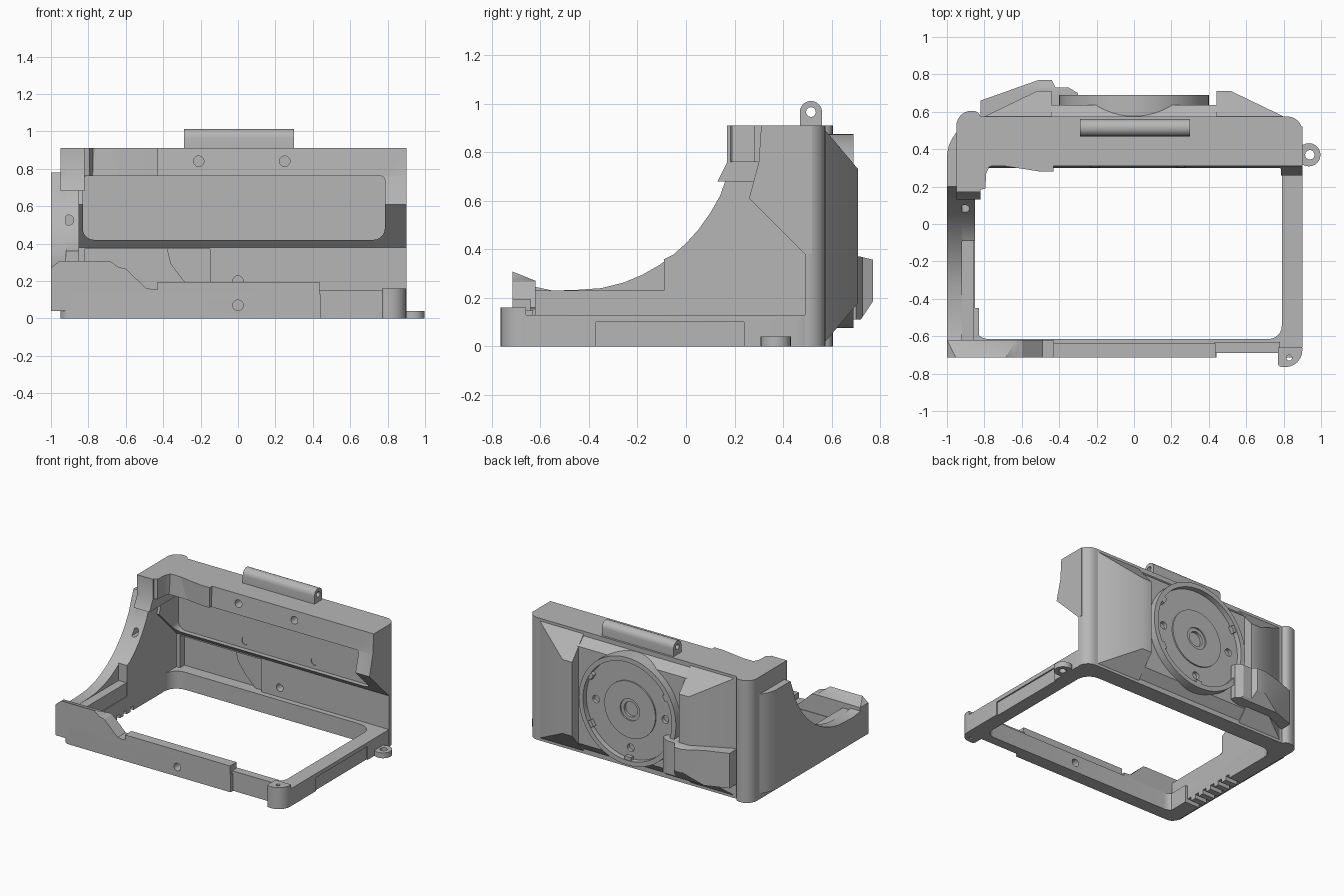
import bpy, bmesh, math
from mathutils import Vector, Matrix

if "Cube" in bpy.data.objects:
    bpy.data.objects.remove(bpy.data.objects["Cube"])

grey = bpy.data.materials.new("warm_grey")
grey.use_nodes = True
GREY = (0.47, 0.47, 0.47, 1)
grey.diffuse_color = GREY
grey.node_tree.nodes["Principled BSDF"].inputs["Base Color"].default_value = GREY


def finish(name, bm):
    bmesh.ops.recalc_face_normals(bm, faces=bm.faces)
    mesh = bpy.data.meshes.new(name)
    bm.to_mesh(mesh)
    bm.free()
    mesh.materials.append(grey)
    ob = bpy.data.objects.new(name, mesh)
    bpy.context.collection.objects.link(ob)
    return ob


def prism(name, axis, pts, a, b):
    """Extrude a 2D outline along an axis from a to b."""
    place = {"x": lambda p: (a, p[0], p[1]),
             "y": lambda p: (p[0], a, p[1]),
             "z": lambda p: (p[0], p[1], a)}[axis]
    bm = bmesh.new()
    face = bm.faces.new([bm.verts.new(place(p)) for p in pts])
    ext = bmesh.ops.extrude_face_region(bm, geom=[face])
    shift = Vector([b - a if c == axis else 0 for c in "xyz"])
    bmesh.ops.translate(bm, vec=shift,
                        verts=[v for v in ext["geom"] if isinstance(v, bmesh.types.BMVert)])
    return finish(name, bm)


def round_rect(x0, x1, y0, y1, radii, n=6):
    """Outline with radii for lower-left, lower-right, upper-right, upper-left."""
    corners = [(x0, y0, 1, 1), (x1, y0, -1, 1), (x1, y1, -1, -1), (x0, y1, 1, -1)]
    pts = []
    for i, ((x, y, sx, sy), r) in enumerate(zip(corners, radii)):
        if r == 0:
            pts.append((x, y))
            continue
        for k in range(n + 1):
            t = math.pi + (i + k / n) * math.pi / 2
            pts.append((x + sx * r + r * math.cos(t), y + sy * r + r * math.sin(t)))
    return pts


def box(name, x0, x1, y0, y1, z0, z1):
    return prism(name, "z", round_rect(x0, x1, y0, y1, (0, 0, 0, 0)), z0, z1)


def circle(u, v, r, n=24):
    return [(u + r * math.cos(math.tau * k / n), v + r * math.sin(math.tau * k / n))
            for k in range(n)]


def hull(name, pts):
    bm = bmesh.new()
    for p in pts:
        bm.verts.new(p)
    bmesh.ops.convex_hull(bm, input=bm.verts)
    return finish(name, bm)


def cut(ob, *cutters):
    for c in cutters:
        c.hide_render = True
        mod = ob.modifiers.new("cut", "BOOLEAN")
        mod.operation, mod.solver, mod.object = "DIFFERENCE", "EXACT", c
        bpy.context.view_layer.objects.active = ob
        bpy.ops.object.modifier_apply(modifier=mod.name)
        bpy.data.objects.remove(c)


# Base frame with rounded opening and grip slots beneath the left rail
frame = prism("base_frame", "z", round_rect(-.95, .9, -.715, .56, (.06, .06, .1, .06)), 0, .13)
cut(frame,
    prism("opening", "z", round_rect(-.85, .79, -.615, .45, (.07, .07, .1, .1)), -.1, .3),
    box("side_groove", .89, 1, -.37, .24, -.1, .1),
    box("front_step", .44, .77, -.8, -.685, -.1, .3),
    prism("screw_hole", "y", circle(0, .07, .028), -.8, -.5),
    *[box("grip_slot", -.96, -.84, y, y + .035, -.1, .03)
      for y in [-.45 + .08 * i for i in range(6)]])
box("inner_front_rib", -.87, -.83, -.62, -.45, 0, .13)

# Front rail, corner tab and strap ring
rail = box("front_rail", -.43, .435, -.715, -.64, 0, .195)
cut(rail, prism("rail_hole", "y", circle(0, .07, .028), -.8, -.5))
box("front_rail_low", .43, .78, -.69, -.63, .1, .15)
tab = prism("corner_tab", "z", round_rect(.77, .9, -.765, -.66, (.02, .09, 0, 0)), 0, .16)
cut(tab, prism("tab_hole", "z", circle(.83, -.715, .015), -.1, .3))
ring = prism("strap_ring", "z", circle(.935, .37, .062), 0, .04)
cut(ring, prism("ring_hole", "z", circle(.94, .37, .025), -.1, .1))

# Stepped block on the front left corner, its top sloping down to the rear
block = prism("front_corner_block", "y",
              [(-1, .04), (-.43, .04), (-.43, .155), (-.49, .16), (-.6, .265),
               (-.64, .275), (-.69, .31), (-.95, .31), (-1, .27)], -.715, -.62)
cut(block, prism("top_slope", "x", [(-.73, .314), (-.6, .262), (-.6, .4), (-.73, .4)], -1.1, -.4))

# Left side wall with a sweeping upper edge
sweep = [(-.71, .27), (-.62, .245), (-.55, .23), (-.45, .233), (-.35, .24), (-.26, .262),
         (-.18, .295), (-.11, .335), (-.05, .38), (0, .425), (.05, .48), (.1, .55),
         (.14, .62), (.165, .69)]
prism("left_wall", "x", [(-.71, .04)] + sweep + [(.175, .9), (.5, .9), (.5, .04)], -.95, -.92)
prism("left_outer_skin", "x",
      [(-.71, .04)] + sweep + [(.2, .78), (.37, .78), (.37, .04)], -1, -.95)
prism("outer_skin_blend", "z", [(-1, .37), (-.99, .42), (-.97, .46), (-.95, .49), (-.95, .37)],
      .04, .78)
liner = prism("left_wall_liner", "x",
              [(-.09, .1), (-.09, .36)] + [p for p in sweep if p[0] >= -.05] + [(.5, .7), (.5, .1)],
              -.92, -.85)
cut(liner, prism("liner_hole", "y", circle(-.905, .525, .027), -.2, .25))
box("left_rail_step", -.93, -.855, -.64, .5, .1, .23)
prism("left_arm", "x", [(.17, .91), (.17, .76), (.13, .68), (.5, .68), (.5, .91)], -.95, -.82)
prism("left_column", "z", round_rect(-.95, -.82, .49, .605, (0, 0, .04, .08)), 0, .91)

# Back wall with a hollow behind the thumb rest, and hooded upper block with a pocket
wall = prism("back_wall", "z", round_rect(-.93, .9, .49, .575, (0, 0, .08, 0)), 0, .91)
cut(wall, prism("wall_hole", "y", circle(0, .2, .028), .4, .55),
    prism("rest_hollow", "y", [(-.82, .13), (-.15, .13), (-.15, .37), (-.82, .37)], .4, .54))
prism("hollow_filler", "y", [(-.15, .13), (-.15, .37), (-.38, .37), (-.36, .29), (-.3, .21), (-.22, .13)],
      .515, .56)
hood = prism("hood", "x", [(.31, .91), (.3, .76), (.26, .61), (.49, .38), (.52, .38), (.52, .91)],
             -.85, .9)
cut(hood, prism("pocket", "y", round_rect(-.83, .785, .42, .76, (.06, .06, .02, .02)), .1, .485),
    *[prism("hood_hole", "y", circle(x, z, .028), .1, .51)
      for x, z in ((-.21, .84), (.25, .84), (-.28, .475), (.29, .475))])
prism("hood_left_lip", "z", [(-.83, .18), (-.795, .19), (-.79, .27), (-.775, .305), (-.74, .318),
                             (-.66, .305), (-.5, .28), (-.43, .28), (-.43, .34), (-.83, .34)],
      .76, .91)

# Hinge tube on top
tube = prism("hinge_tube", "x", [(.47, .9), (.56, .9)] +
             [(.515 + .046 * math.cos(t * math.pi / 10), .966 + .046 * math.sin(t * math.pi / 10))
              for t in range(11)], -.29, .3)
cut(tube, prism("pin_hole", "x", circle(.515, .966, .02), -.4, .4))

# Back ridges beside the dial, and the sloped pad behind it
for name, s in (("left_ridge", 1), ("right_ridge", -1)):
    hull(name, [(s * x, .56, z) for x in (.44, .82) for z in (.02, .89)] +
         [(s * x, .575, z) for x in (.44, .8) for z in (.02, .89)] +
         [(s * x, .71, z) for x in (.44, .52) for z in (.18, .73)])
pad = hull("dial_pad", [(x, .56, z) for x in (-.45, .45) for z in (.02, .89)] +
           [(x, .635, z) for x in (-.45, .45) for z in (.1, .82)])
cut(pad, prism("dial_seat", "y", circle(0, .475, .4, 64), .6, .8))

# Round dial with lip, sunken ring and hub
profile = [(0, .57), (.4, .57), (.4, .69), (.365, .69), (.365, .65), (.21, .65),
           (.21, .66), (.08, .66), (.08, .65), (.055, .65), (.055, .63), (0, .63)]
bm = bmesh.new()
vs = [bm.verts.new((r, y, 0)) for r, y in profile]
es = [bm.edges.new(e) for e in zip(vs, vs[1:])]
bmesh.ops.spin(bm, geom=vs + es, cent=(0, 0, 0), axis=(0, 1, 0), angle=math.tau, steps=64)
bmesh.ops.remove_doubles(bm, verts=bm.verts, dist=.0005)
bmesh.ops.translate(bm, verts=bm.verts, vec=(0, 0, .475))
dial = finish("dial", bm)
cut(dial, *[prism("dial_hole", "y", circle(x, .475 + z, .028), .625, .8)
            for x, z in ((-.285, 0), (.285, 0), (0, -.285))])
for angle in (30, 90, 210, 330):
    lug = box("dial_lug", .34, .375, .655, .685, -.025, .025)
    lug.data.transform(Matrix.Translation((0, 0, .475)) @
                       Matrix.Rotation(math.radians(angle), 4, "Y"))

# Thumb rest on the back with a sloped underside
rest = prism("thumb_rest", "z", [(-.82, .56), (-.82, .66), (-.51, .77), (-.44, .77), (-.42, .73),
                                 (-.35, .73), (-.3, .7), (-.3, .66), (-.42, .62), (-.42, .56)],
             .11, .37)
cut(rest, prism("underside_slope", "x", [(.7, .08), (.8, .23), (.8, 0), (.7, 0)], -.9, -.2),
    prism("top_slope", "x", [(.7, .375), (.8, .35), (.8, .5), (.7, .5)], -.9, -.2))

# Soft shading with crisp edges
for ob in bpy.context.scene.objects:
    ob.select_set(ob.type == "MESH")
bpy.context.view_layer.objects.active = dial
bpy.ops.object.shade_smooth_by_angle(angle=math.radians(28))
